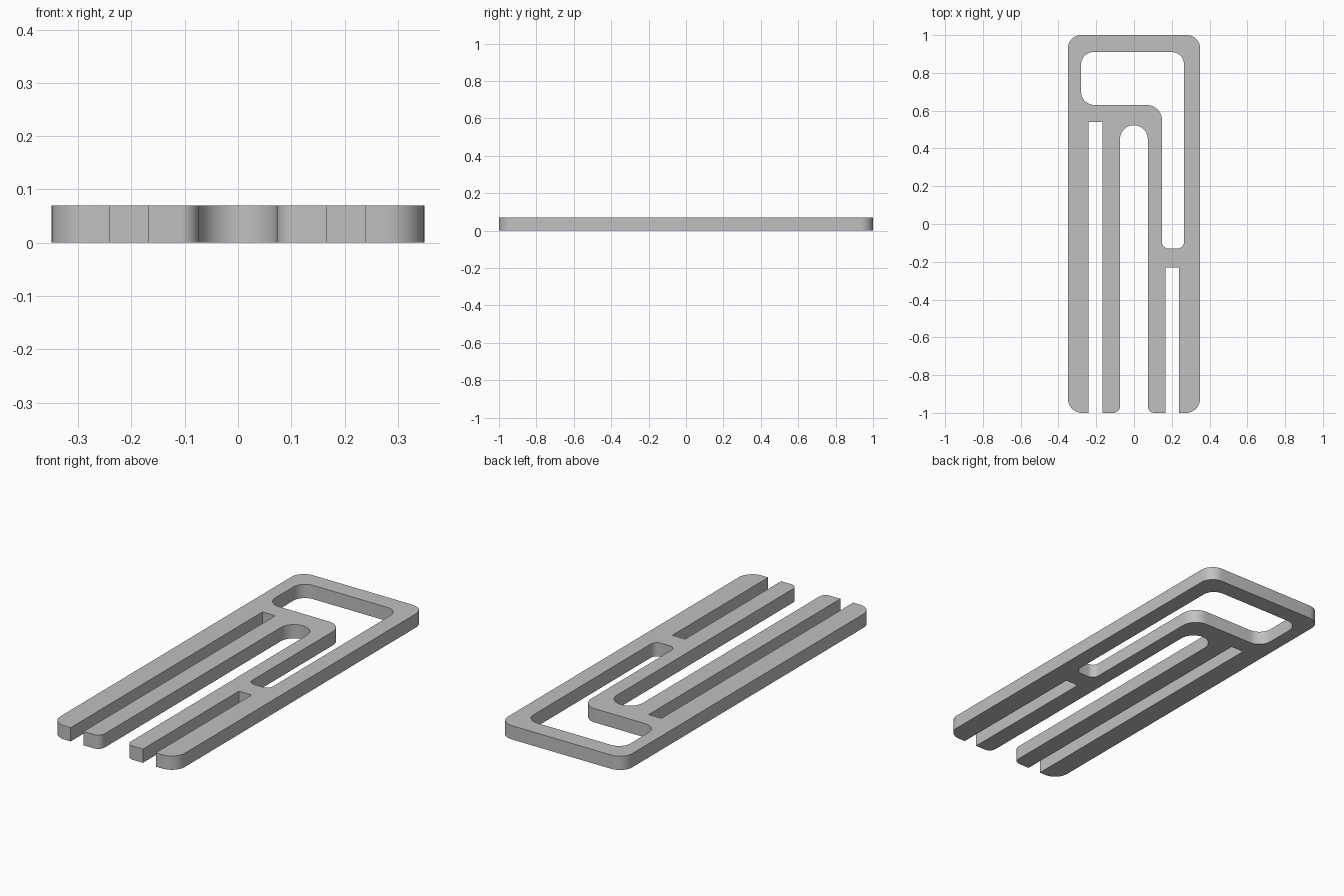
import bpy
import math
from mathutils import Vector

if "Cube" in bpy.data.objects:
    bpy.data.objects.remove(bpy.data.objects["Cube"], do_unlink=True)

THICKNESS = 0.07


def rounded(corners, steps=10):
    """Turn (x, y, radius) corners into a closed outline with arc fillets."""
    points = []
    for i, (x, y, r) in enumerate(corners):
        p = Vector((x, y))
        if r == 0:
            points.append(p)
            continue
        a = (Vector(corners[i - 1][:2]) - p).normalized()
        b = (Vector(corners[(i + 1) % len(corners)][:2]) - p).normalized()
        centre = p + (a + b) * r
        for k in range(steps + 1):
            t = k / steps * math.pi / 2
            points.append(centre - b * r * math.cos(t) - a * r * math.sin(t))
    return points


# Outer outline: frame, four prongs, two narrow slots and the central arch
outline = [
    (-0.35, 1, 0.07), (-0.35, -1, 0.075), (-0.24, -1, 0),
    (-0.24, 0.54, 0), (-0.168, 0.54, 0), (-0.168, -1, 0),
    (-0.074, -1, 0.035), (-0.074, 0.523, 0.0735), (0.073, 0.523, 0.0735),
    (0.073, -1, 0.035), (0.166, -1, 0), (0.166, -0.23, 0),
    (0.238, -0.23, 0), (0.238, -1, 0), (0.35, -1, 0.075), (0.35, 1, 0.07),
]

# L-shaped opening between the frame and the inner tongue
opening = [
    (-0.28, 0.91, 0.065), (0.265, 0.91, 0.065), (0.265, -0.13, 0.035),
    (0.148, -0.13, 0.035), (0.148, 0.63, 0.08), (-0.28, 0.63, 0.07),
]

# Flat curve filled and extruded to the plate thickness
curve = bpy.data.curves.new("clip_plate", "CURVE")
curve.dimensions = "2D"
curve.fill_mode = "BOTH"
curve.extrude = THICKNESS / 2
for corners in (outline, opening):
    pts = rounded(corners)
    spline = curve.splines.new("POLY")
    spline.points.add(len(pts) - 1)
    for point, co in zip(spline.points, pts):
        point.co = (co.x, co.y, 0, 1)
    spline.use_cyclic_u = True

clip = bpy.data.objects.new("clip_plate", curve)
clip.location.z = THICKNESS / 2
bpy.context.collection.objects.link(clip)

# Plain grey material
grey = bpy.data.materials.new("light_grey")
grey.use_nodes = True
colour = (0.53, 0.53, 0.53, 1)
grey.diffuse_color = colour
grey.node_tree.nodes["Principled BSDF"].inputs["Base Color"].default_value = colour
curve.materials.append(grey)

# Convert to mesh, weld the rims and smooth only the rounded walls
bpy.ops.object.select_all(action="DESELECT")
clip.select_set(True)
bpy.context.view_layer.objects.active = clip
bpy.ops.object.convert(target="MESH")
bpy.ops.object.mode_set(mode="EDIT")
bpy.ops.mesh.select_all(action="SELECT")
bpy.ops.mesh.remove_doubles(threshold=0.0005)
bpy.ops.mesh.normals_make_consistent(inside=False)
bpy.ops.object.mode_set(mode="OBJECT")
bpy.ops.object.shade_smooth_by_angle(angle=math.radians(30))
